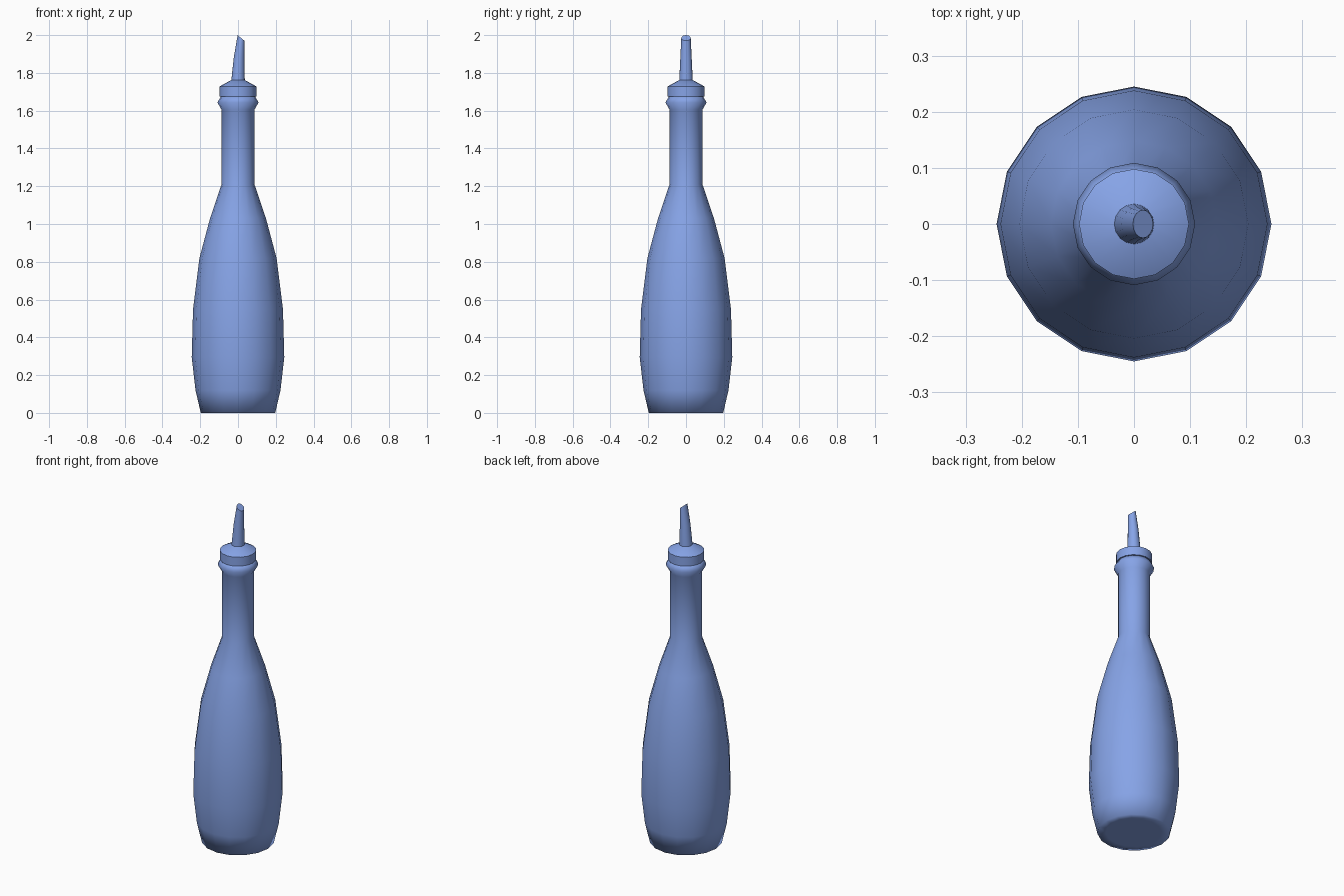
import bpy, bmesh, math

if "Cube" in bpy.data.objects:
    bpy.data.objects.remove(bpy.data.objects["Cube"])

SIDES = 16
blue = bpy.data.materials.new("blue")
blue.diffuse_color = (0.24, 0.37, 0.80, 1)
blue.use_nodes = True
blue.node_tree.nodes["Principled BSDF"].inputs["Base Color"].default_value = blue.diffuse_color


def loft(name, rings, angle, sides=SIDES):
    """Skin rings of (centre x, centre z, x radius, y radius, z tilt) and cap both ends."""
    bm = bmesh.new()
    loops = []
    for cx, cz, rx, ry, tilt in rings:
        loop = []
        for i in range(sides):
            a = 2 * math.pi * i / sides
            loop.append(bm.verts.new((cx + rx * math.cos(a), ry * math.sin(a),
                                      cz - tilt * math.cos(a))))
        loops.append(loop)
    for lo, hi in zip(loops, loops[1:]):
        for i in range(sides):
            j = (i + 1) % sides
            bm.faces.new((lo[i], lo[j], hi[j], hi[i]))
    bm.faces.new(loops[0][::-1])
    bm.faces.new(loops[-1])
    mesh = bpy.data.meshes.new(name)
    bm.to_mesh(mesh)
    bm.free()
    mesh.materials.append(blue)
    obj = bpy.data.objects.new(name, mesh)
    bpy.context.collection.objects.link(obj)
    bpy.ops.object.select_all(action='DESELECT')
    obj.select_set(True)
    bpy.context.view_layer.objects.active = obj
    bpy.ops.object.shade_smooth_by_angle(angle=math.radians(angle))
    return obj


def lathe(name, profile, angle):
    return loft(name, [(0, z, r, r, 0) for r, z in profile], angle)


# Bottle body, neck and lip bead; the base blends softly into the side
lathe("bottle", [(0.15, 0), (0.197, 0), (0.225, 0.12), (0.245, 0.295),
                 (0.238, 0.55), (0.204, 0.82), (0.148, 1.03), (0.087, 1.21),
                 (0.087, 1.605), (0.109, 1.643), (0.09, 1.677)], 120)

# Stopper cap with a sloped top
lathe("stopper_cap", [(0.098, 1.675), (0.098, 1.728), (0.036, 1.762)], 30)

# Pouring spout, leaning and cut at a slant
loft("spout", [(0, 1.755, 0.036, 0.036, 0),
               (0.006, 1.88, 0.028, 0.030, 0.004),
               (0.016, 1.985, 0.018, 0.025, 0.015)], 40)
